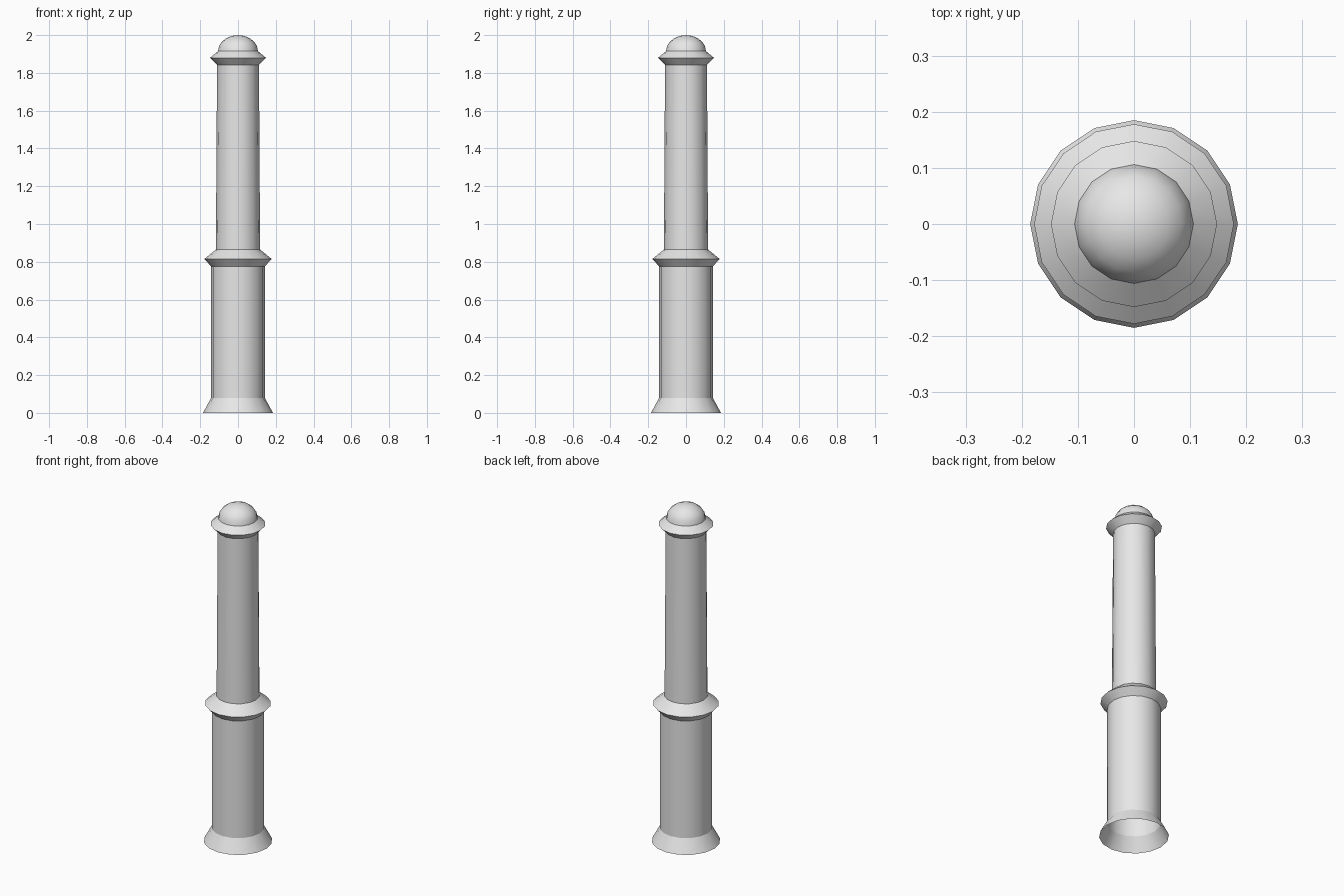
import bpy
import bmesh
import math

SIDES = 16

cube = bpy.data.objects.get("Cube")
if cube:
    bpy.data.objects.remove(cube, do_unlink=True)

# One plain light grey for the whole post
grey = bpy.data.materials.new("light_grey")
grey.use_nodes = True
colour = (0.8, 0.8, 0.8, 1.0)
grey.diffuse_color = colour
grey.node_tree.nodes["Principled BSDF"].inputs["Base Color"].default_value = colour


def turned_part(name, profile):
    """Turn a (radius, height) profile around the z axis; radius 0 closes to a tip."""
    bm = bmesh.new()
    rings = []
    for r, z in profile:
        if r == 0:
            rings.append([bm.verts.new((0, 0, z))] * SIDES)
        else:
            angles = [math.tau * i / SIDES for i in range(SIDES)]
            rings.append([bm.verts.new((r * math.cos(a), r * math.sin(a), z)) for a in angles])
    for low, high in zip(rings, rings[1:]):
        for i in range(SIDES):
            j = (i + 1) % SIDES
            corners = [low[i], low[j], high[j], high[i]]
            bm.faces.new(list(dict.fromkeys(corners)))
    mesh = bpy.data.meshes.new(name)
    bm.to_mesh(mesh)
    bm.free()
    mesh.materials.append(grey)
    part = bpy.data.objects.new(name, mesh)
    bpy.context.collection.objects.link(part)
    bpy.ops.object.select_all(action="DESELECT")
    part.select_set(True)
    bpy.context.view_layer.objects.active = part
    bpy.ops.object.shade_smooth_by_angle(angle=math.radians(28))
    return part


# Flared foot, open underneath, and the wide lower shaft
turned_part("flared_foot", [(0.185, 0), (0.142, 0.08)])
turned_part("lower_shaft", [(0.142, 0.08), (0.142, 0.775)])

# Middle collar and the slightly tapered upper shaft
turned_part("middle_collar", [(0.142, 0.775), (0.178, 0.815), (0.117, 0.865)])
turned_part("upper_shaft", [(0.117, 0.865), (0.111, 1.842)])

# Top collar and domed cap
turned_part("top_collar", [(0.111, 1.842), (0.148, 1.88), (0.106, 1.915)])
STEPS = 5
dome = []
for k in range(STEPS):
    a = math.pi / 2 * k / STEPS
    dome.append((0.106 * math.cos(a), 1.915 + 0.085 * math.sin(a)))
turned_part("domed_cap", dome + [(0, 2.0)])
